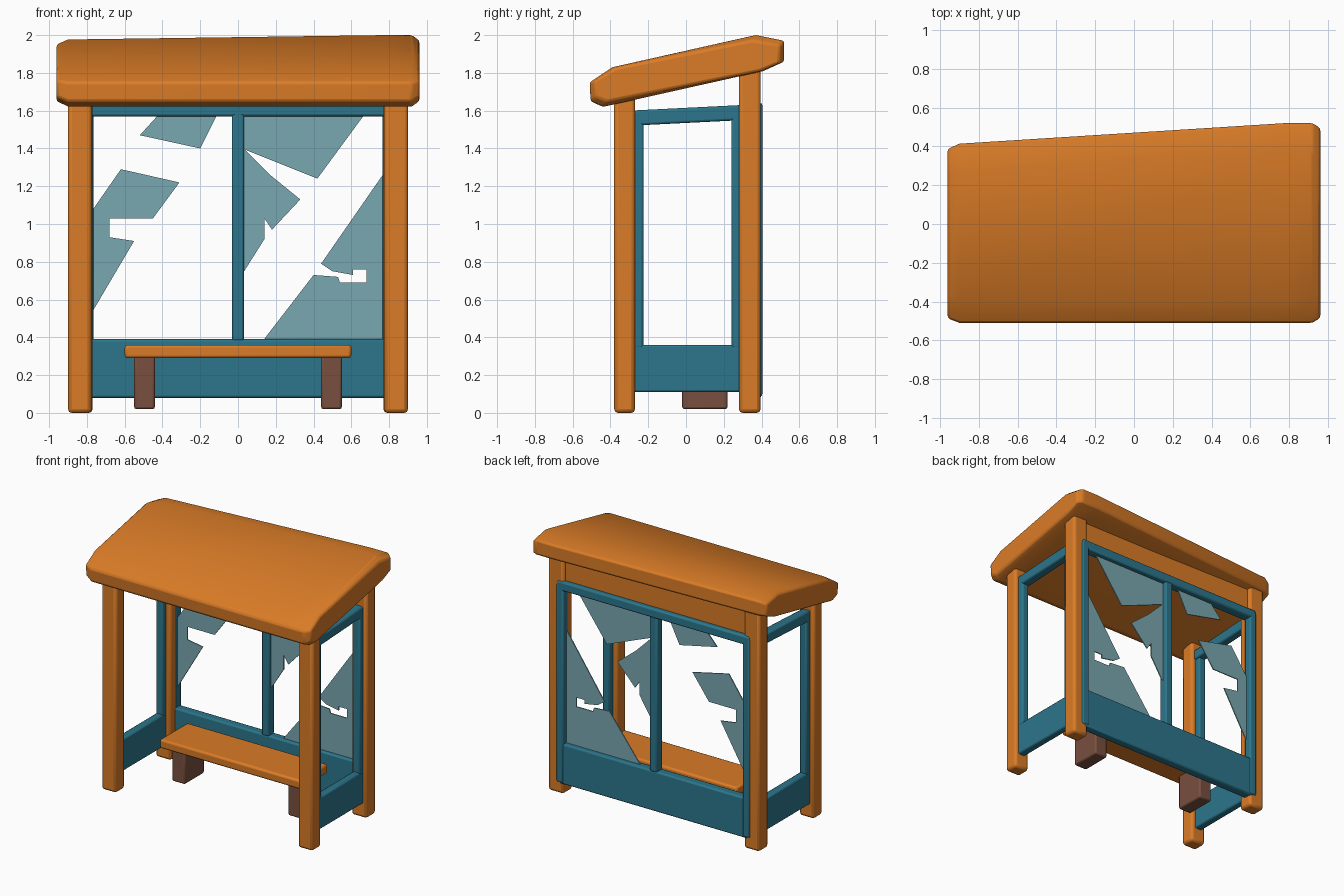
import bpy, bmesh

cube = bpy.data.objects.get("Cube")
if cube:
    bpy.data.objects.remove(cube, do_unlink=True)


def material(name, rgb):
    m = bpy.data.materials.new(name)
    m.use_nodes = True
    col = (*rgb, 1.0)
    m.diffuse_color = col
    m.node_tree.nodes["Principled BSDF"].inputs["Base Color"].default_value = col
    return m


ORANGE = material("orange paint", (0.70, 0.20, 0.02))
TEAL = material("teal paint", (0.025, 0.18, 0.26))
GLASS = material("pale glass", (0.19, 0.39, 0.44))
BROWN = material("brown wood", (0.19, 0.08, 0.05))


def finish(bm, name, mat, bevel=0.0, segments=2):
    """Turn a bmesh into a named, softly bevelled object."""
    bmesh.ops.recalc_face_normals(bm, faces=bm.faces)
    me = bpy.data.meshes.new(name)
    bm.to_mesh(me)
    bm.free()
    me.materials.append(mat)
    ob = bpy.data.objects.new(name, me)
    bpy.context.collection.objects.link(ob)
    if bevel:
        mod = ob.modifiers.new("soft edges", "BEVEL")
        mod.width = bevel
        mod.segments = segments
        mod.limit_method = "ANGLE"
        bpy.ops.object.select_all(action="DESELECT")
        bpy.context.view_layer.objects.active = ob
        ob.select_set(True)
        bpy.ops.object.shade_smooth_by_angle()
    return ob


def box(name, mat, xs, ys, zs, bevel=0.012, rise=0.0):
    """Box between limits; rise lifts its back end."""
    bm = bmesh.new()
    bmesh.ops.create_cube(bm, size=1)
    for v in bm.verts:
        back = v.co.y > 0
        v.co = [lim[int(c > 0)] for lim, c in zip((xs, ys, zs), v.co)]
        if back:
            v.co.z += rise
    return finish(bm, name, mat, bevel)


def side_box(name, mat, xs, ys, zs, **kw):
    """One box on each side of the shelter."""
    for side, s in (("left", 1), ("right", -1)):
        box(f"{side}_{name}", mat, sorted(s * x for x in xs), ys, zs, **kw)


# Sloping roof slab, lofted along x, with a skewed back edge
def roof_section(x, shrink):
    back = min(0.52, 0.41 + 0.11 * (x + 0.96) / 1.7)
    drop = (0.52 - back) * 0.22
    ring = [(-0.51, 1.75), (-0.39, 1.83), (back - 0.15, 2.0 - drop),
            (back, 1.97 - drop), (back, 1.86 - drop),
            (back - 0.11, 1.81 - drop), (-0.44, 1.62), (-0.505, 1.65)]
    cy, cz = (back - 0.51) / 2, 1.81
    return [(x, y + (cy - y) * shrink, z + (cz - z) * shrink * 3) for y, z in ring]


bm = bmesh.new()
rings = [[bm.verts.new(p) for p in roof_section(x, k)]
         for x, k in ((-0.96, 0.05), (-0.9, 0), (0.78, 0), (0.92, 0), (0.96, 0.05))]
for a, b in zip(rings, rings[1:]):
    for i in range(len(a)):
        j = (i + 1) % len(a)
        bm.faces.new((a[i], a[j], b[j], b[i]))
bm.faces.new(rings[0])
bm.faces.new(rings[-1])
finish(bm, "roof", ORANGE, 0.012)

# Posts and the beam under the back of the roof
side_box("front_post", ORANGE, (0.775, 0.90), (-0.38, -0.27), (0, 1.69), bevel=0.02)
side_box("back_post", ORANGE, (0.77, 0.90), (0.28, 0.395), (0, 1.85), bevel=0.02)
box("back_beam", ORANGE, (-0.80, 0.80), (0.30, 0.37), (1.63, 1.84))

# Back wall: panel, frame and centre bar
box("back_panel", TEAL, (-0.80, 0.80), (0.33, 0.40), (0.08, 0.39))
box("back_top_rail", TEAL, (-0.82, 0.82), (0.33, 0.405), (1.57, 1.64))
box("back_centre_bar", TEAL, (-0.032, 0.032), (0.33, 0.40), (0.38, 1.59))
side_box("back_frame_strip", TEAL, (0.765, 0.825), (0.34, 0.405), (0.09, 1.62))

# Side walls: open frames over low panels
side_box("side_panel", TEAL, (0.81, 0.87), (-0.30, 0.30), (0.11, 0.36))
side_box("side_top_rail", TEAL, (0.80, 0.87), (-0.30, 0.30), (1.52, 1.60), rise=0.03)
side_box("side_front_strip", TEAL, (0.81, 0.87), (-0.29, -0.225), (0.34, 1.56))
side_box("side_back_strip", TEAL, (0.81, 0.87), (0.24, 0.30), (0.34, 1.58))

# Bench
box("bench_seat", ORANGE, (-0.60, 0.60), (-0.10, 0.24), (0.29, 0.36), bevel=0.015)
side_box("bench_leg", BROWN, (0.44, 0.55), (-0.02, 0.22), (0.02, 0.31))

# Broken glass left in the back windows
SHARDS = {
    "right_top_shard": [(-0.52, 1.47), (-0.42, 1.58), (-0.11, 1.58), (-0.20, 1.40)],
    "right_side_shard": [(-0.78, 1.06), (-0.62, 1.29), (-0.31, 1.22), (-0.45, 1.03),
                         (-0.68, 1.03), (-0.68, 0.93), (-0.55, 0.91), (-0.78, 0.52)],
    "left_top_shard": [(0.02, 1.58), (0.67, 1.58), (0.42, 1.24), (0.02, 1.40)],
    "left_inner_shard": [(0.02, 1.41), (0.17, 1.26), (0.33, 1.13), (0.18, 0.97),
                         (0.14, 1.03), (0.14, 0.92), (0.02, 0.73)],
    "left_corner_shard": [(0.78, 1.28), (0.44, 0.79), (0.50, 0.75), (0.61, 0.73),
                          (0.61, 0.76), (0.68, 0.76), (0.68, 0.69), (0.54, 0.69),
                          (0.53, 0.72), (0.40, 0.73), (0.13, 0.38), (0.78, 0.38)],
}
for name, outline in SHARDS.items():
    bm = bmesh.new()
    bm.faces.new([bm.verts.new((x, 0.36, z)) for x, z in outline])
    shard = finish(bm, name, GLASS)
    mod = shard.modifiers.new("thickness", "SOLIDIFY")
    mod.thickness = 0.008
    mod.offset = 0
